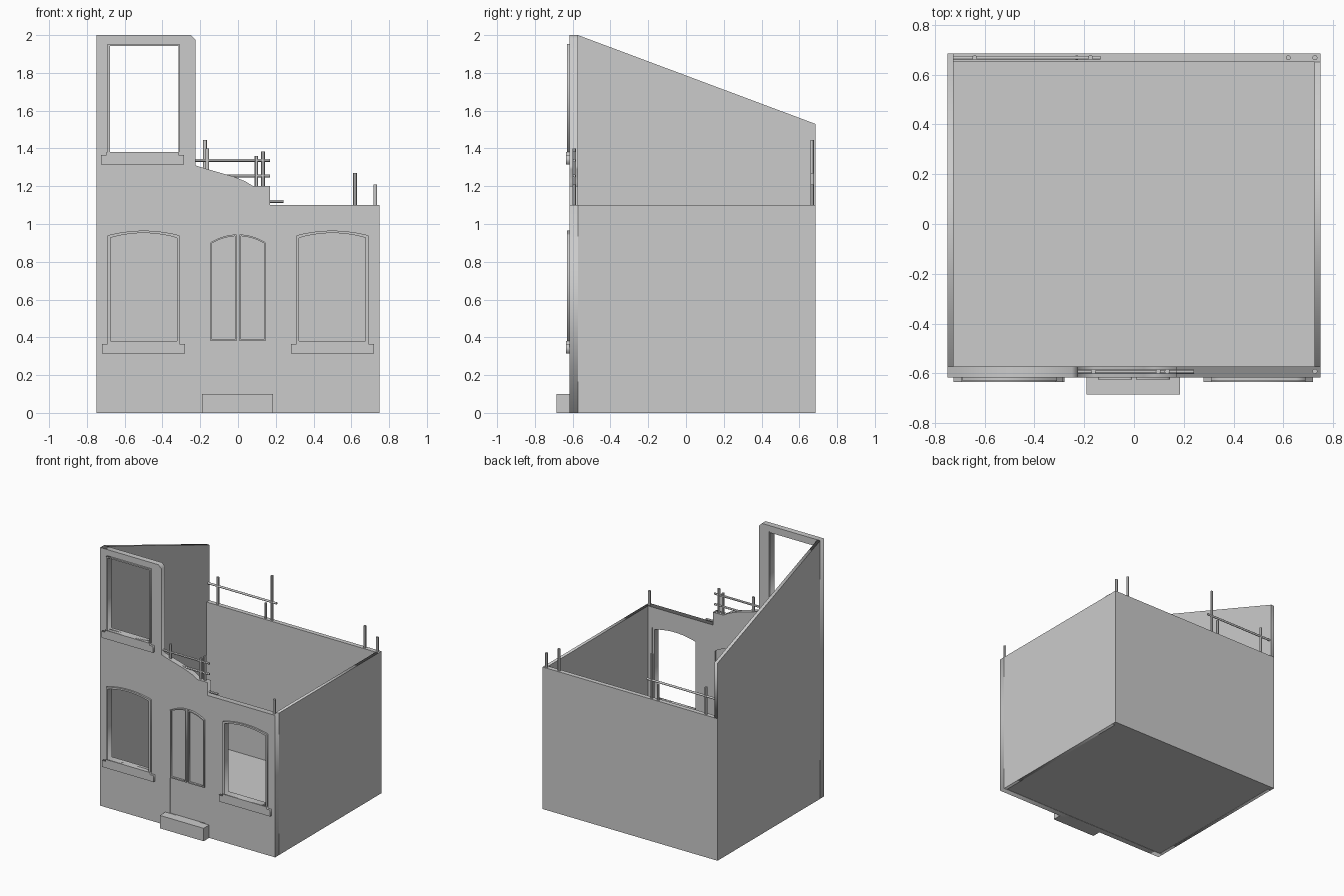
import bpy
from math import pi

if "Cube" in bpy.data.objects:
    bpy.data.objects.remove(bpy.data.objects["Cube"])


def slab(name, loops, lo, hi, side=False):
    """Fill 2D outlines (later loops are holes) and extrude along y, or along x if side."""
    cu = bpy.data.curves.new(name, 'CURVE')
    cu.dimensions = '2D'
    cu.fill_mode = 'BOTH'
    cu.extrude = (hi - lo) / 2
    for pts in loops:
        sp = cu.splines.new('POLY')
        sp.points.add(len(pts) - 1)
        for p, (a, b) in zip(sp.points, pts):
            p.co = (a, b, 0, 1)
        sp.use_cyclic_u = True
    ob = bpy.data.objects.new(name, cu)
    bpy.context.collection.objects.link(ob)
    mid = (lo + hi) / 2
    ob.location = (mid, 0, 0) if side else (0, mid, 0)
    ob.rotation_euler = (pi / 2, 0, pi / 2 if side else 0)
    bpy.ops.object.select_all(action='DESELECT')
    ob.select_set(True)
    bpy.context.view_layer.objects.active = ob
    bpy.ops.object.convert(target='MESH')
    return bpy.context.object


def rect(x0, x1, z0, z1):
    return [(x0, z0), (x1, z0), (x1, z1), (x0, z1)]


def arch(cx, hw, z0, z1, rise, x0=-1, x1=1, n=10):
    """Arched outline; x0..x1 picks a part of the width (-1..1)."""
    ts = [x1 + (x0 - x1) * i / n for i in range(n + 1)]
    return ([(cx + x0 * hw, z0), (cx + x1 * hw, z0)]
            + [(cx + t * hw, z1 + rise * (1 - t * t)) for t in ts])


def box(name, x0, x1, y0, y1, z0, z1):
    bpy.ops.mesh.primitive_cube_add(size=1, location=((x0 + x1) / 2, (y0 + y1) / 2, (z0 + z1) / 2))
    ob = bpy.context.object
    ob.name = name
    ob.scale = (x1 - x0, y1 - y0, z1 - z0)


def rod(name, x, y, z, length, r, flat=False):
    """Upright rod from z, or a rail running along +x from x."""
    loc = (x + length / 2, y, z) if flat else (x, y, z + length / 2)
    bpy.ops.mesh.primitive_cylinder_add(vertices=12, radius=r, depth=length, location=loc,
                                        rotation=(0, pi / 2 if flat else 0, 0))
    bpy.context.object.name = name
    bpy.ops.object.shade_smooth_by_angle()


FRONT, INNER = -0.617, -0.572

# front wall with broken top edge and openings
outline = [(-.75, 0), (.75, 0), (.75, 1.1), (.17, 1.1), (.17, 1.2), (.08, 1.2), (.04, 1.225),
           (-.02, 1.25), (-.16, 1.29), (-.225, 1.31), (-.225, 1.975), (-.25, 2), (-.75, 2)]
slab("front_wall", [outline,
                    arch(-.5, .19, .38, .94, .025), arch(.5, .19, .38, .94, .025),
                    rect(-.69, -.31, 1.38, 1.953), arch(0, .15, .1, .905, .048)], FRONT, INNER)

# other walls and floor
slab("left_wall", [[(INNER, 0), (.65, 0), (.65, 1.1), (.685, 1.1), (.685, 1.53), (INNER, 2)]],
     -.75, -.725, True)
slab("right_wall", [rect(INNER, .65, 0, 1.1)], .725, .75, True)
box("back_wall", -.75, .75, .65, .685, 0, 1.1)
box("floor", -.725, .725, INNER, .65, .002, .008)

# window frames and sills
for label, cx in (("left", -.5), ("right", .5)):
    slab(label + "_window_frame", [arch(cx, .19, .38, .94, .025),
                                   arch(cx, .176, .381, .927, .025)], -.63, -.578)
slab("upper_window_frame", [rect(-.69, -.31, 1.38, 1.953),
                            rect(-.678, -.316, 1.381, 1.943)], -.63, -.578)
for label, cx, z in (("left", -.5, .315), ("right", .5, .315), ("upper", -.505, 1.315)):
    slab(label + "_sill", [[(cx - .22, z), (cx + .22, z), (cx + .22, z + .05), (cx + .19, z + .05),
                            (cx + .19, z + .066), (cx - .19, z + .066), (cx - .19, z + .05),
                            (cx - .22, z + .05)]], -.635, -.6)

# door with two raised glazing frames, and doorstep
slab("door", [arch(0, .15, .1, .905, .048)], -.61, -.58)
for label, a, b in (("left", -.97, -.05), ("right", .05, .97)):
    i = .06
    slab(label + "_door_panel_frame", [arch(0, .15, .38, .9, .045, a, b),
                                       arch(0, .15, .389, .891, .045, a + i, b - i)], -.625, -.605)
box("doorstep", -.19, .185, -.685, -.6, 0, .1)

# exposed reinforcement rods: x, y, base, top
FY, BY = -.592, .668
for x, y, z0, z1 in ((-.163, FY, 1.27, 1.4), (.097, FY, 1.18, 1.36), (.133, FY, 1.18, 1.385),
                     (.727, FY, 1.08, 1.21), (-.64, BY, 1.08, 1.31), (-.23, BY, 1.08, 1.22),
                     (-.175, BY, 1.08, 1.445), (.62, BY, 1.08, 1.27), (.727, BY, 1.08, 1.21)):
    rod("upright_rod", x, y, z0, z1 - z0, .01)
# horizontal rails: start x, y, z, length
for x, y, z, l in ((-.24, FY, 1.337, .41), (-.15, FY, 1.255, .32), (.1, FY, 1.12, .142),
                   (-.735, BY, 1.24, .6)):
    rod("rail", x, y, z, l, .008, True)
